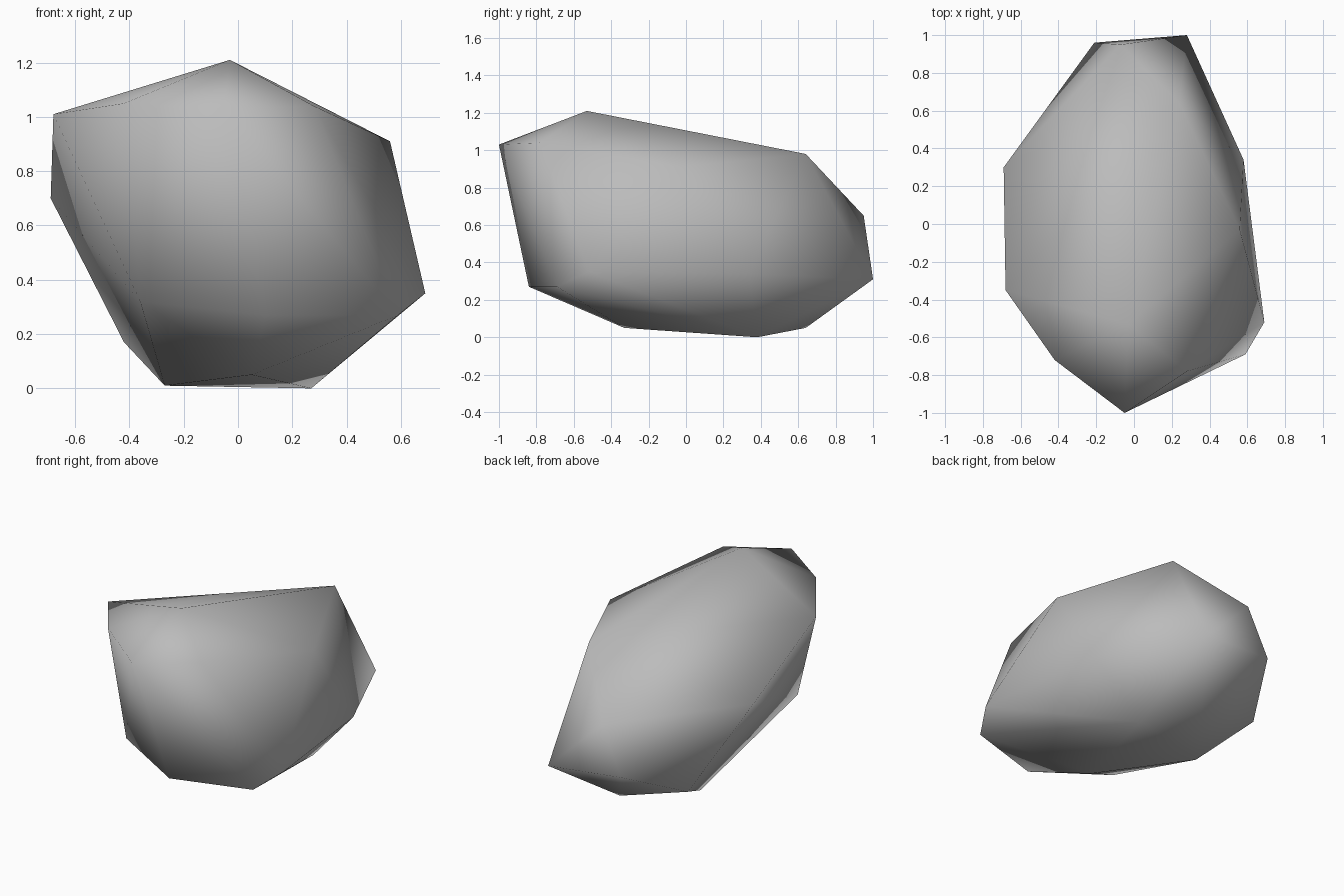
import bpy
import bmesh

# Remove the default cube only
cube = bpy.data.objects.get("Cube")
if cube:
    bpy.data.objects.remove(cube, do_unlink=True)

# Stone colour
stone = bpy.data.materials.new("stone_grey")
stone.use_nodes = True
grey = (0.5, 0.5, 0.5, 1.0)
stone.diffuse_color = grey
stone.node_tree.nodes["Principled BSDF"].inputs["Base Color"].default_value = grey

# Corners of the boulder, grouped by height
corners = {
    "crown": [(-.03, -.53, 1.21), (-.05, -1, 1.03), (-.42, -.72, 1.05),
              (-.68, -.35, 1.01), (.28, -.78, 1.04), (.56, -.03, .91),
              (.24, .64, .98)],
    "waist": [(-.69, .3, .7), (-.07, .95, .65), (-.21, .96, .35),
              (.28, 1, .31), (.58, .34, .34), (.69, -.52, .35),
              (.59, -.69, .27), (.1, -.84, .27), (-.36, -.62, .32)],
    "foot": [(.27, .38, 0), (-.27, .24, .01), (.02, .64, .05),
             (.05, -.33, .05), (-.42, .58, .17)],
}


def build_hull(name, points, material):
    """Wrap the corner points in a faceted skin with soft shading."""
    bm = bmesh.new()
    for point in points:
        bm.verts.new(point)
    bmesh.ops.convex_hull(bm, input=bm.verts[:])
    loose = [v for v in bm.verts if not v.link_faces]
    bmesh.ops.delete(bm, geom=loose, context="VERTS")
    bmesh.ops.recalc_face_normals(bm, faces=bm.faces[:])
    for face in bm.faces:
        face.smooth = True
    mesh = bpy.data.meshes.new(name)
    bm.to_mesh(mesh)
    bm.free()
    mesh.materials.append(material)
    obj = bpy.data.objects.new(name, mesh)
    bpy.context.collection.objects.link(obj)
    return obj


# Boulder: one smooth-shaded low-poly stone
all_corners = [point for group in corners.values() for point in group]
boulder = build_hull("boulder", all_corners, stone)
